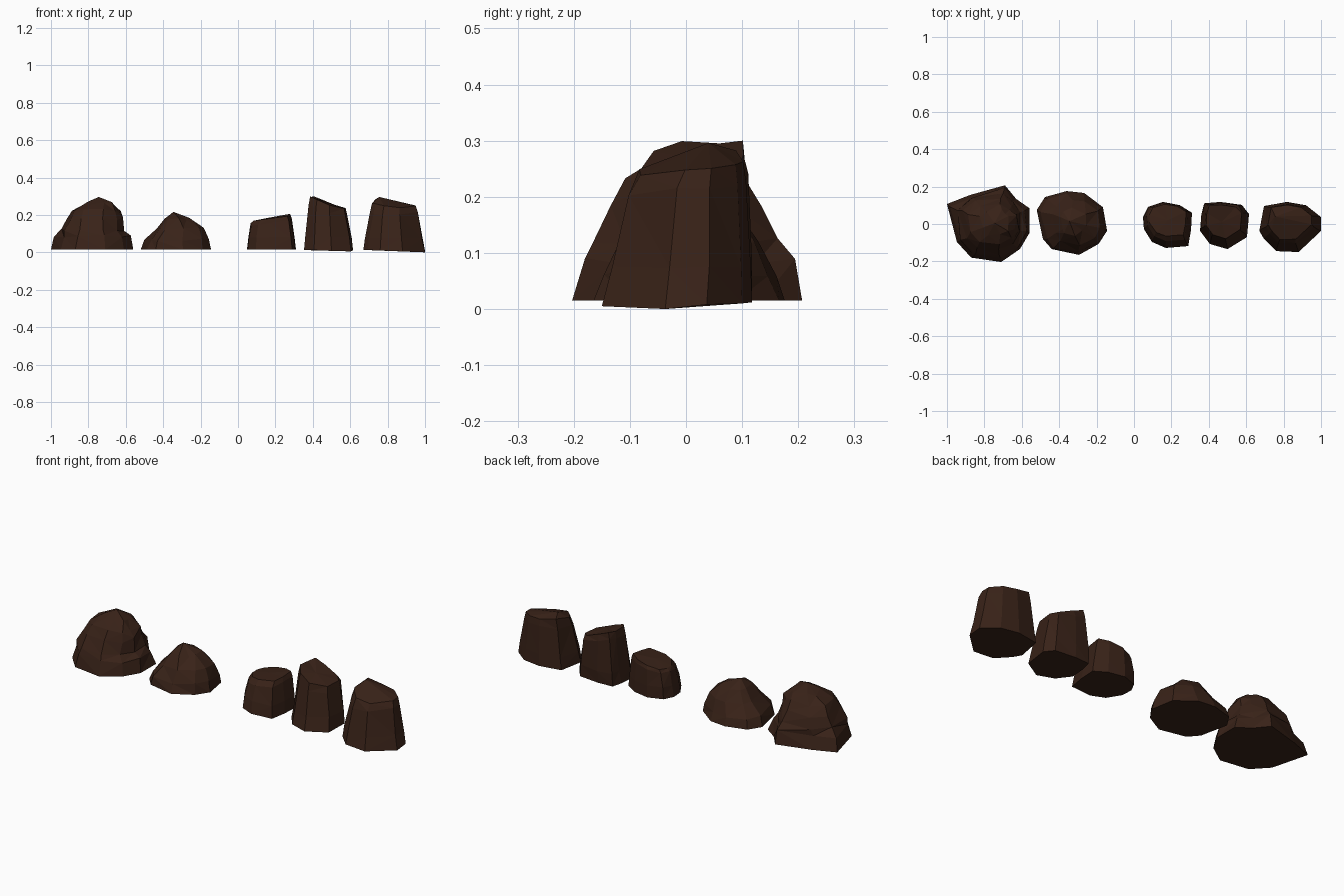
import bpy, bmesh, random
from mathutils import Vector

rock_mat = bpy.data.materials.new("dark_brown_rock")
rock_mat.diffuse_color = (0.040, 0.016, 0.009, 1)


def make_rock(name, outline, base_z, levels, peak, jitter, seed, rounding=0.0):
    """Loft a ground outline through shrinking rings, closed by a peak.
    level = (z or list of z per corner, centre x, centre y, scale x, scale y)"""
    rnd = random.Random(seed)
    n = len(outline)
    xs, ys = [p[0] for p in outline], [p[1] for p in outline]
    cx, cy = (min(xs) + max(xs)) / 2, (min(ys) + max(ys)) / 2
    radius = (max(xs) - min(xs) + max(ys) - min(ys)) / 4
    bm = bmesh.new()
    zs = base_z if isinstance(base_z, list) else [base_z] * n
    rings = [[bm.verts.new((x, y, z)) for (x, y), z in zip(outline, zs)]]
    for k, (z, mx, my, sx, sy) in enumerate(levels):
        zs = z if isinstance(z, list) else [z] * n
        ring = []
        for (x, y), h in zip(outline, zs):
            d = Vector((x - cx, y - cy))
            if k > 0:  # upper rings drift towards a circle
                d = d.lerp(d.normalized() * radius, rounding)
            ring.append(bm.verts.new((mx + d.x * sx + rnd.uniform(-jitter, jitter),
                                      my + d.y * sy + rnd.uniform(-jitter, jitter),
                                      h + rnd.uniform(-jitter, jitter))))
        rings.append(ring)
    bm.faces.new(rings[0])
    for lo, hi in zip(rings, rings[1:]):
        for i in range(n):
            j = (i + 1) % n
            bm.faces.new((lo[i], hi[i], hi[j], lo[j]))
    tip = bm.verts.new(peak)
    for i in range(n):
        bm.faces.new((rings[-1][i], tip, rings[-1][(i + 1) % n]))
    bmesh.ops.triangulate(bm, faces=[f for f in bm.faces if len(f.verts) == 4])
    bmesh.ops.recalc_face_normals(bm, faces=bm.faces)
    me = bpy.data.meshes.new(name)
    bm.to_mesh(me)
    bm.free()
    me.materials.append(rock_mat)
    ob = bpy.data.objects.new(name, me)
    bpy.context.collection.objects.link(ob)
    return ob


# Large craggy boulder: lower band, ledge, upper dome
make_rock("large_boulder",
          [(-1, .107), (-.877, .155), (-.69, .207), (-.63, .134), (-.56, .085),
           (-.56, -.05), (-.61, -.134), (-.71, -.203), (-.87, -.18), (-.947, -.096)],
          .015,
          [(.085, -.78, .003, .91, .91),
           (.12, -.778, .0, .82, .82),
           (.18, -.77, .0, .72, .70),
           (.225, -.762, .005, .62, .54),
           (.262, -.745, .01, .38, .34)],
          (-.745, .005, .296), .008, 4, .7)

# Low boulder
make_rock("low_boulder",
          [(-.52, .075), (-.476, .144), (-.36, .176), (-.267, .166), (-.166, .09),
           (-.144, -.037), (-.19, -.107), (-.294, -.165), (-.44, -.134), (-.487, -.08)],
          .015,
          [(.065, -.325, .005, .92, .92),
           (.125, -.312, .008, .70, .70),
           (.178, -.325, .012, .40, .40)],
          (-.345, .015, .216), .008, 7, .4)

# Short stump with a slanted flat top
make_rock("short_stump",
          [(.048, .037), (.075, .09), (.155, .118), (.246, .1), (.31, .06),
           (.305, -.03), (.29, -.118), (.17, -.128), (.096, -.096), (.053, -.027)],
          .015,
          [(.08, .178, .001, .95, .95),
           ([.155, .155, .165, .175, .18, .175, .17, .155, .145, .145], .178, .010, .84, .83),
           ([.17, .172, .182, .195, .205, .20, .193, .18, .173, .17], .18, .020, .75, .70)],
          (.18, .02, .188), .002, 2)

# Tall stump, its whole left side high and the top sloping to the right
make_rock("tall_stump",
          [(.353, -.037), (.36, .05), (.374, .107), (.46, .112), (.578, .1),
           (.615, .053), (.604, -.07), (.5, -.134), (.406, -.107)],
          [.012, .012, .012, .012, .012, .012, .005, .008, .012],
          [(.08, .483, .0, .95, .94),
           ([.255, .26, .265, .24, .22, .20, .20, .21, .235], .48, .010, .80, .80),
           ([.298, .298, .303, .275, .245, .235, .235, .25, .28], .48, .012, .71, .74)],
          (.47, .01, .268), .003, 5)

# Wide stump with a rear left knob
make_rock("wide_stump",
          [(.67, -.037), (.695, .096), (.818, .118), (.92, .1), (1, .037),
           (1, -.037), (.88, -.15), (.76, -.145), (.695, -.08)],
          [.012, .012, .012, .01, .008, 0, .005, .01, .012],
          [(.075, .832, -.008, .93, .94),
           ([.22, .23, .225, .22, .215, .215, .2, .2, .21], .832, .003, .77, .79),
           ([.262, .285, .262, .257, .252, .25, .24, .25, .258], .832, .010, .70, .70)],
          (.755, .04, .296), .003, 9)
